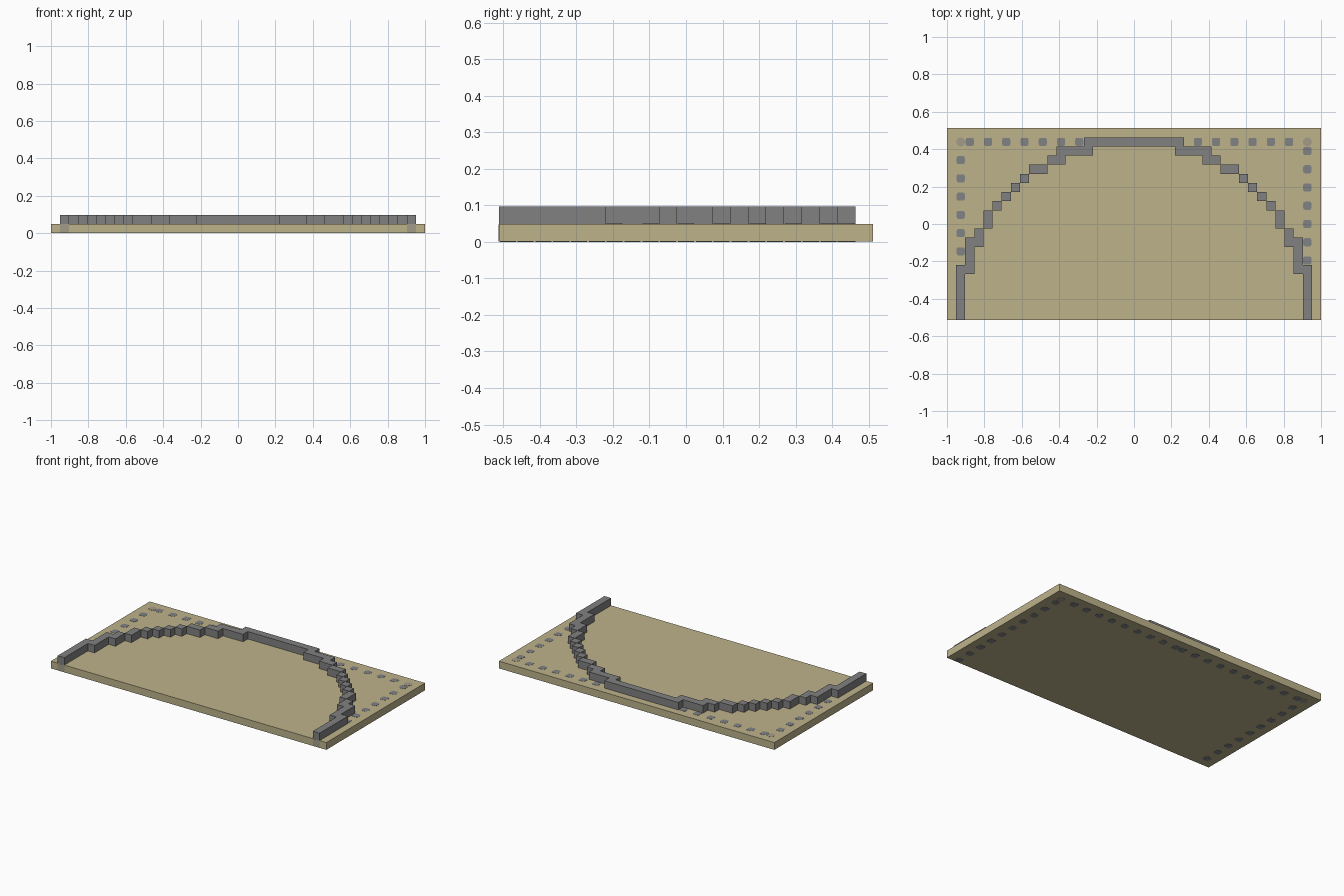
import bpy, bmesh, math
from mathutils import Matrix

cube = bpy.data.objects.get("Cube")
if cube:
    bpy.data.objects.remove(cube, do_unlink=True)

U = 2 / 41          # one grid cell
LIP = 0.001         # how far the inlays stand proud


def material(name, rgb):
    m = bpy.data.materials.new(name)
    m.use_nodes = True
    m.diffuse_color = (*rgb, 1)
    m.node_tree.nodes["Principled BSDF"].inputs["Base Color"].default_value = (*rgb, 1)
    return m


sand = material("sand", (0.51, 0.45, 0.26))
stone = material("stone grey", (0.22, 0.22, 0.22))
stud_grey = material("stud grey", (0.22, 0.225, 0.235))
pale = material("pale taupe", (0.36, 0.33, 0.25))


def finish(bm, name, mat):
    bmesh.ops.recalc_face_normals(bm, faces=bm.faces)
    mesh = bpy.data.meshes.new(name)
    bm.to_mesh(mesh)
    bm.free()
    mesh.materials.append(mat)
    obj = bpy.data.objects.new(name, mesh)
    bpy.context.collection.objects.link(obj)
    return obj


def add_box(bm, center, size):
    m = Matrix.Translation(center) @ Matrix.Diagonal((*size, 1))
    return bmesh.ops.create_cube(bm, size=1, matrix=m)["verts"]


# Base plate
bm = bmesh.new()
add_box(bm, (0, 0, (U + LIP) / 2), (41 * U, 21 * U, U - LIP))
finish(bm, "base_plate", sand)

# Stepped arc wall: grid cells in a ring around the middle of the front edge
bm = bmesh.new()
for i in range(-19, 20):
    for j in range(-10, 10):
        if 349 <= i * i + (j + 10) ** 2 <= 388:
            corners = [(-.5, -.5), (.5, -.5), (.5, .5), (-.5, .5)]
            bm.faces.new([bm.verts.new(((i + a) * U, (j + b) * U, U)) for a, b in corners])
bmesh.ops.remove_doubles(bm, verts=bm.verts, dist=U / 10)
top = bmesh.ops.extrude_face_region(bm, geom=bm.faces[:], use_keep_orig=True)["geom"]
bmesh.ops.translate(bm, vec=(0, 0, U),
                    verts=[g for g in top if isinstance(g, bmesh.types.BMVert)])
bmesh.ops.recalc_face_normals(bm, faces=bm.faces)
bmesh.ops.dissolve_limit(bm, angle_limit=0.01, verts=bm.verts, edges=bm.edges)
finish(bm, "arc_wall", stone)

# Studs set through the plate, every second cell along three sides
cells = [(i, 9) for i in range(-18, 1, 2)]
cells += [(i, 9) for i in range(1, 18, 2)]
cells += [(-19, j) for j in range(-9, 8, 2)]
cells += [(19, j) for j in range(-10, 9, 2)]
bm = bmesh.new()
for i, j in cells:
    verts = add_box(bm, (i * U, j * U, (U + LIP) / 2), (U * .9, U * .9, U + LIP))
    upright = {e for v in verts for e in v.link_edges
               if abs(e.verts[0].co.z - e.verts[1].co.z) > U / 2}
    bmesh.ops.bevel(bm, geom=list(upright), offset=U * .2, segments=2,
                    profile=0.5, affect="EDGES")
finish(bm, "border_studs", stud_grey)

# Round corner studs
bm = bmesh.new()
for side in (-1, 1):
    bmesh.ops.create_cone(bm, cap_ends=True, segments=12, radius1=U / 2, radius2=U / 2,
                          depth=U + LIP,
                          matrix=Matrix.Translation((side * 19 * U, 9 * U, (U + LIP) / 2)))
finish(bm, "corner_studs", pale)

# Pale inlays on the front edge under the wall ends
bm = bmesh.new()
for side in (-1, 1):
    add_box(bm, (side * 19 * U, -10.5 * U, U * .51), (U, LIP, U * .96))
finish(bm, "front_inlays", pale)
